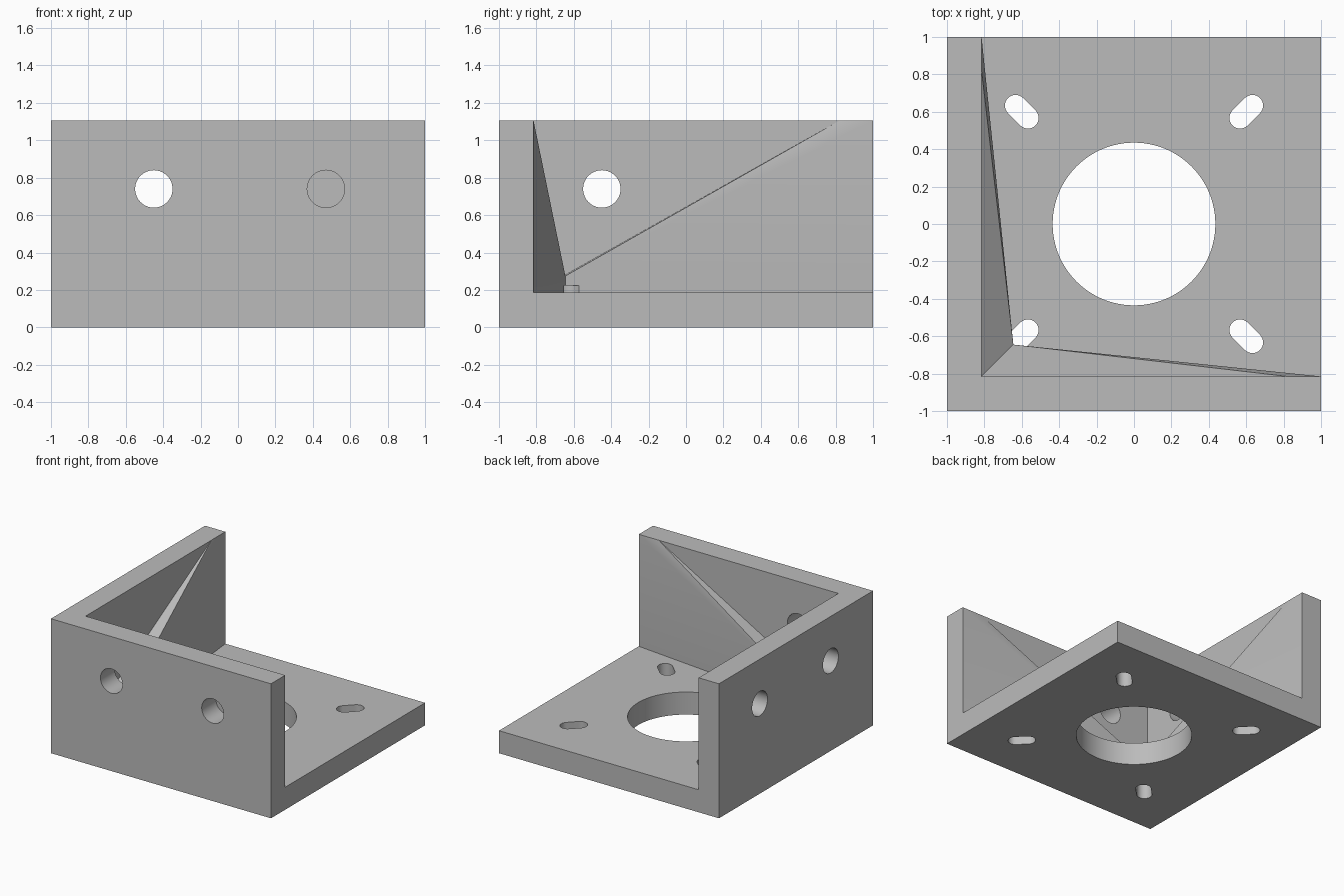
import bpy, bmesh, math
from mathutils import Matrix, Vector

cube = bpy.data.objects.get("Cube")
if cube:
    bpy.data.objects.remove(cube, do_unlink=True)

T = 0.185      # plate and wall thickness
H = 1.105      # overall height
I = T - 1      # inner wall plane

grey = bpy.data.materials.new("plain_grey")
grey.use_nodes = True
grey.diffuse_color = (0.5, 0.5, 0.5, 1)
grey.node_tree.nodes["Principled BSDF"].inputs["Base Color"].default_value = (0.5, 0.5, 0.5, 1)


def make(name, bm):
    bmesh.ops.recalc_face_normals(bm, faces=bm.faces)
    mesh = bpy.data.meshes.new(name)
    bm.to_mesh(mesh)
    bm.free()
    mesh.materials.append(grey)
    obj = bpy.data.objects.new(name, mesh)
    bpy.context.collection.objects.link(obj)
    return obj


def box(name, lo, hi):
    lo, hi = Vector(lo), Vector(hi)
    bm = bmesh.new()
    bmesh.ops.create_cube(bm, size=1, matrix=Matrix.Translation((lo + hi) / 2)
                          @ Matrix.Diagonal((*(hi - lo), 1)))
    return make(name, bm)


def hull(name, points):
    bm = bmesh.new()
    for p in points:
        bm.verts.new(p)
    bmesh.ops.convex_hull(bm, input=bm.verts)
    bmesh.ops.dissolve_limit(bm, angle_limit=0.001, verts=bm.verts, edges=bm.edges)
    return make(name, bm)


def cylinder(name, radius, start, end, sides=64):
    start, end = Vector(start), Vector(end)
    axis = end - start
    turn = axis.to_track_quat('Z', 'Y').to_matrix().to_4x4()
    bm = bmesh.new()
    bmesh.ops.create_cone(bm, cap_ends=True, segments=sides, radius1=radius, radius2=radius,
                          depth=axis.length, matrix=Matrix.Translation((start + end) / 2) @ turn)
    return make(name, bm)


def slot(name, sx, sy):
    # Rounded slot along the diagonal of the plate
    ring = [(0.6 + d + 0.057 * math.cos(a), 0.6 + d + 0.057 * math.sin(a))
            for d, a0 in ((0.033, -math.pi / 4), (-0.033, 3 * math.pi / 4))
            for a in (a0 + math.pi * i / 16 for i in range(17))]
    return hull(name, [(sx * x, sy * y, z) for x, y in ring for z in (-0.1, 0.225)])


def combine(body, tool, operation):
    mod = body.modifiers.new(operation.lower(), 'BOOLEAN')
    mod.operation, mod.object, mod.solver = operation, tool, 'EXACT'
    bpy.context.view_layer.objects.active = body
    bpy.ops.object.modifier_apply(modifier=mod.name)
    bpy.data.objects.remove(tool, do_unlink=True)


# Base plate and the two upright walls
bracket = box("corner_bracket", (-1, -1, 0), (1, 1, T))
combine(bracket, box("front_wall", (-1, -1, 0), (1, I, H)), 'UNION')
combine(bracket, box("side_wall", (-1, -1, 0), (I, 1, H)), 'UNION')

# Round bolt holes through both walls
for s in (-0.45, 0.47):
    combine(bracket, cylinder("front_hole", 0.1, (s, -1.1, 0.74), (s, I + 0.05, 0.74)), 'DIFFERENCE')
    combine(bracket, cylinder("side_hole", 0.1, (-1.1, s, 0.74), (I + 0.05, s, 0.74)), 'DIFFERENCE')

# Tapered gussets meeting at a mitre in the inside corner
A = -0.645
gusset = [(I, I, T), (A, A, T), (A, A, 0.275), (0.82, I, H), (1, I, H), (1, I, T)]
combine(bracket, hull("front_gusset", gusset), 'UNION')
combine(bracket, hull("side_gusset", [(y, x, z) for x, y, z in gusset]), 'UNION')

# Large bore and four diagonal slots in the plate
combine(bracket, cylinder("bore", 0.435, (0, 0, -0.1), (0, 0, T + 0.1), 96), 'DIFFERENCE')
for sx in (-1, 1):
    for sy in (-1, 1):
        combine(bracket, slot("slot", sx, sy), 'DIFFERENCE')

bpy.ops.object.select_all(action='DESELECT')
bracket.select_set(True)
bpy.context.view_layer.objects.active = bracket
bpy.ops.object.shade_smooth_by_angle(angle=math.radians(30))
